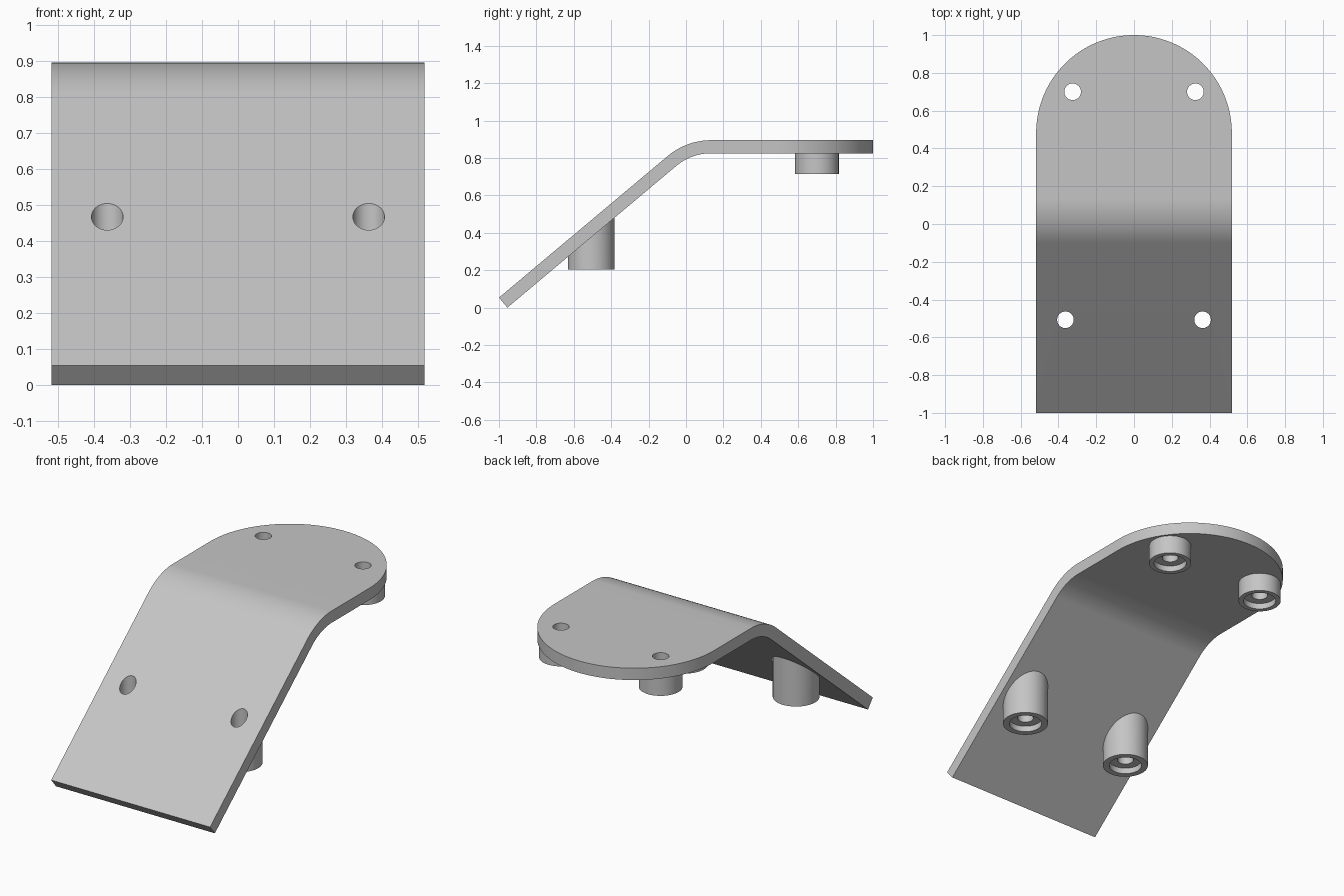
import bpy, bmesh, math
from mathutils import Matrix

cube = bpy.data.objects.get("Cube")
if cube:
    bpy.data.objects.remove(cube, do_unlink=True)

ANGLE = math.radians(40)
TOP, THICK, HALF = 0.895, 0.07, 0.518
BEND_Y, BEND_R = 0.134, 0.36
BEND_Z = TOP - BEND_R

grey = bpy.data.materials.new("light grey")
grey.use_nodes = True
colour = (0.56, 0.56, 0.56, 1)
grey.diffuse_color = colour
grey.node_tree.nodes["Principled BSDF"].inputs["Base Color"].default_value = colour


def finish(name, bm):
    bmesh.ops.recalc_face_normals(bm, faces=bm.faces)
    mesh = bpy.data.meshes.new(name)
    bm.to_mesh(mesh)
    bm.free()
    mesh.materials.append(grey)
    ob = bpy.data.objects.new(name, mesh)
    bpy.context.collection.objects.link(ob)
    return ob


def prism(name, points, offset):
    """Extrude a closed outline of 3D points along an offset."""
    bm = bmesh.new()
    face = bm.faces.new([bm.verts.new(p) for p in points])
    ext = bmesh.ops.extrude_face_region(bm, geom=[face])
    verts = [v for v in ext["geom"] if isinstance(v, bmesh.types.BMVert)]
    bmesh.ops.translate(bm, verts=verts, vec=offset)
    return finish(name, bm)


def sheet_side(depth):
    """Side profile of the bent sheet at a depth below its top surface."""
    r = BEND_R - depth
    arc = [(BEND_Y - r * math.sin(ANGLE * i / 20), BEND_Z + r * math.cos(ANGLE * i / 20))
           for i in range(21)]
    y, z = arc[-1]
    length = (1 + BEND_Y - BEND_R * math.sin(ANGLE)) / math.cos(ANGLE)
    end = (y - length * math.cos(ANGLE), z - length * math.sin(ANGLE))
    return [(1.2, BEND_Z + r)] + arc + [end]


def mid_height(y):
    """Height of the middle of the sheet, away from the bend."""
    if y > BEND_Y:
        return TOP - THICK / 2
    r = BEND_R - THICK / 2
    return (BEND_Z + r * math.cos(ANGLE)
            + (y - BEND_Y + r * math.sin(ANGLE)) * math.tan(ANGLE))


def cylinder(name, x, y, radius, low, high=None):
    """Upright cylinder; without a high end it stops inside the sheet."""
    bm = bmesh.new()
    bmesh.ops.create_cone(bm, cap_ends=True, segments=64, radius1=radius, radius2=radius,
                          depth=2, matrix=Matrix.Translation((x, y, 0)))
    for v in bm.verts:
        if v.co.z < 0:
            v.co.z = low
        else:
            v.co.z = mid_height(v.co.y) if high is None else high
    return finish(name, bm)


def combine(target, other, operation):
    mod = target.modifiers.new(operation, 'BOOLEAN')
    mod.operation = operation
    mod.solver = 'EXACT'
    mod.object = other
    bpy.context.view_layer.objects.active = target
    bpy.ops.object.modifier_apply(modifier=mod.name)
    bpy.data.objects.remove(other, do_unlink=True)


# Bent sheet, trimmed to a rounded back end
profile = sheet_side(0) + sheet_side(THICK)[::-1]
bracket = prism("bracket", [(-0.7, y, z) for y, z in profile], (1.4, 0, 0))
outline = [(HALF * math.cos(math.pi * i / 96), 1 - HALF + HALF * math.sin(math.pi * i / 96), -0.5)
           for i in range(97)]
outline += [(-HALF, -1.2, -0.5), (HALF, -1.2, -0.5)]
combine(bracket, prism("outline_cutter", outline, (0, 0, 2)), 'INTERSECT')

# Mounting bosses with counterbored through holes: x, y, radius, bottom
for x, y, radius, low in ((0.363, -0.507, 0.125, 0.205), (0.325, 0.7, 0.117, 0.715)):
    for side in (-1, 1):
        combine(bracket, cylinder("boss", side * x, y, radius, low), 'UNION')
        combine(bracket, cylinder("recess_cutter", side * x, y, 0.09, low - 0.1, low + 0.035),
                'DIFFERENCE')
        combine(bracket, cylinder("hole_cutter", side * x, y, 0.044, low - 0.1, 1.2),
                'DIFFERENCE')

# Smooth curved surfaces, crisp edges
bpy.ops.object.select_all(action='DESELECT')
bracket.select_set(True)
bpy.context.view_layer.objects.active = bracket
bpy.ops.object.shade_smooth_by_angle(angle=math.radians(30))
